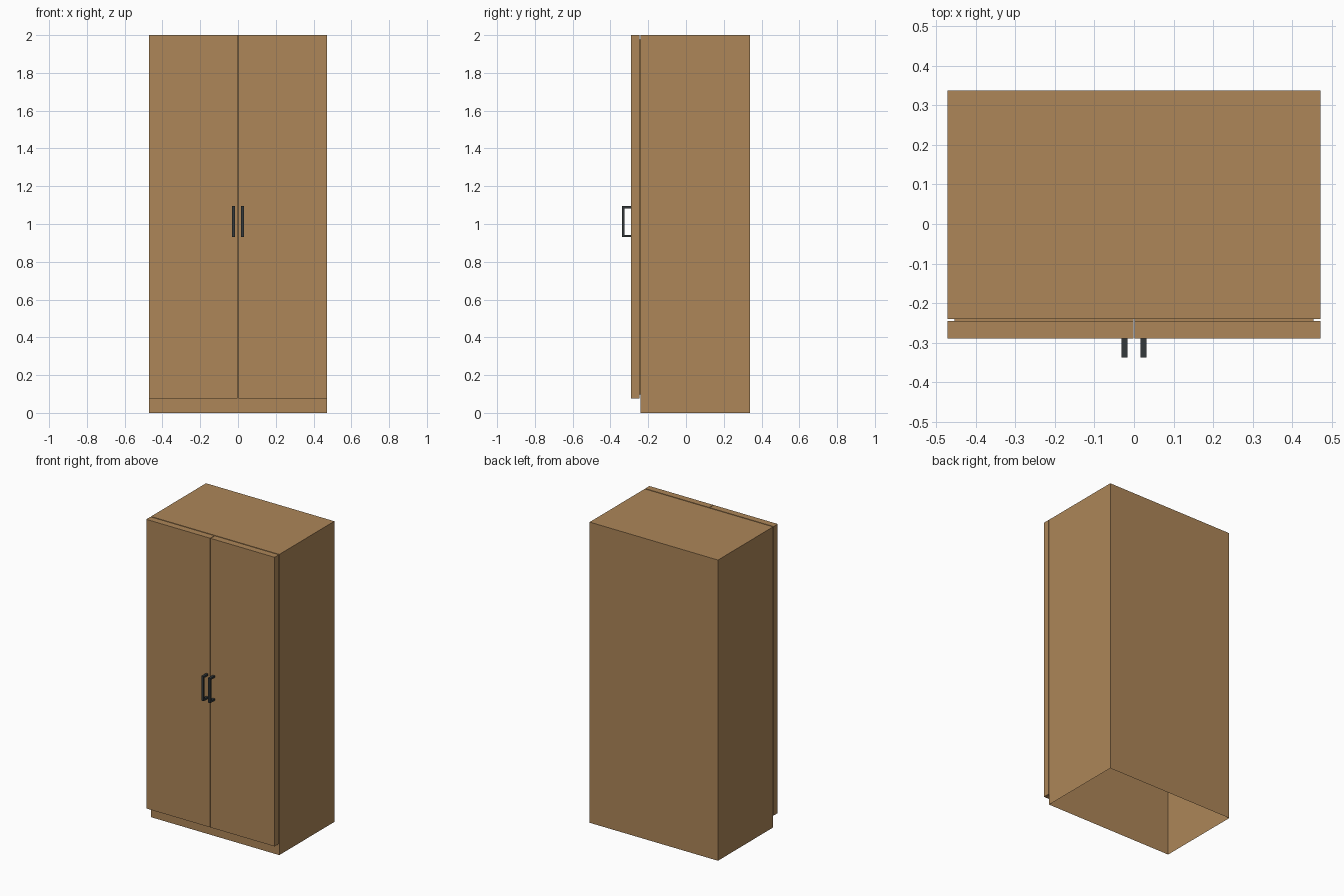
import bpy, bmesh

if "Cube" in bpy.data.objects:
    bpy.data.objects.remove(bpy.data.objects["Cube"])


def material(name, rgb):
    m = bpy.data.materials.new(name)
    m.diffuse_color = (*rgb, 1.0)
    m.use_nodes = True
    m.node_tree.nodes["Principled BSDF"].inputs["Base Color"].default_value = m.diffuse_color
    return m


wood = material("warm_wood", (0.418, 0.240, 0.099))
metal = material("dark_metal", (0.033, 0.040, 0.044))


def boxes(name, mat, spans, open_bottom=False):
    """One object from a list of ((x0, x1), (y0, y1), (z0, z1)) boxes."""
    bm = bmesh.new()
    for span in spans:
        verts = bmesh.ops.create_cube(bm, size=1.0)["verts"]
        for v in verts:
            for axis, (lo, hi) in enumerate(span):
                v.co[axis] = lo if v.co[axis] < 0 else hi
    bm.normal_update()
    if open_bottom:
        under = [f for f in bm.faces if f.normal.z < -0.5]
        bmesh.ops.delete(bm, geom=under, context="FACES_ONLY")
    mesh = bpy.data.meshes.new(name)
    bm.to_mesh(mesh)
    bm.free()
    mesh.materials.append(mat)
    obj = bpy.data.objects.new(name, mesh)
    bpy.context.collection.objects.link(obj)
    return obj


HALF_W, BACK, FRONT = 0.472, 0.338, -0.240
DOOR_BACK, DOOR_FRONT, HANDLE_FRONT = -0.246, -0.290, -0.338
GAP = 0.0015

# Cabinet shell, open underneath
boxes("cabinet_body", wood,
      [((-HALF_W, HALF_W), (FRONT, BACK), (0.0, 2.0))], open_bottom=True)

for side, s in (("left", -1), ("right", 1)):
    def xs(a, b):
        return tuple(sorted((s * a, s * b)))

    # Door panel
    boxes(side + "_door", wood,
          [(xs(GAP, HALF_W), (DOOR_FRONT, DOOR_BACK), (0.077, 2.0))])
    # Inset strip closing the gap between door and cabinet
    boxes(side + "_door_seal", wood,
          [(xs(GAP, HALF_W - 0.017), (DOOR_BACK, FRONT), (0.098, 1.978))])
    # Handle: upright grip with two brackets
    hx = xs(0.0165, 0.032)
    grip_back = HANDLE_FRONT + 0.012
    boxes(side + "_handle", metal, [
        (hx, (HANDLE_FRONT, grip_back), (0.93, 1.095)),
        (hx, (grip_back, DOOR_FRONT), (0.93, 0.942)),
        (hx, (grip_back, DOOR_FRONT), (1.083, 1.095)),
    ])
